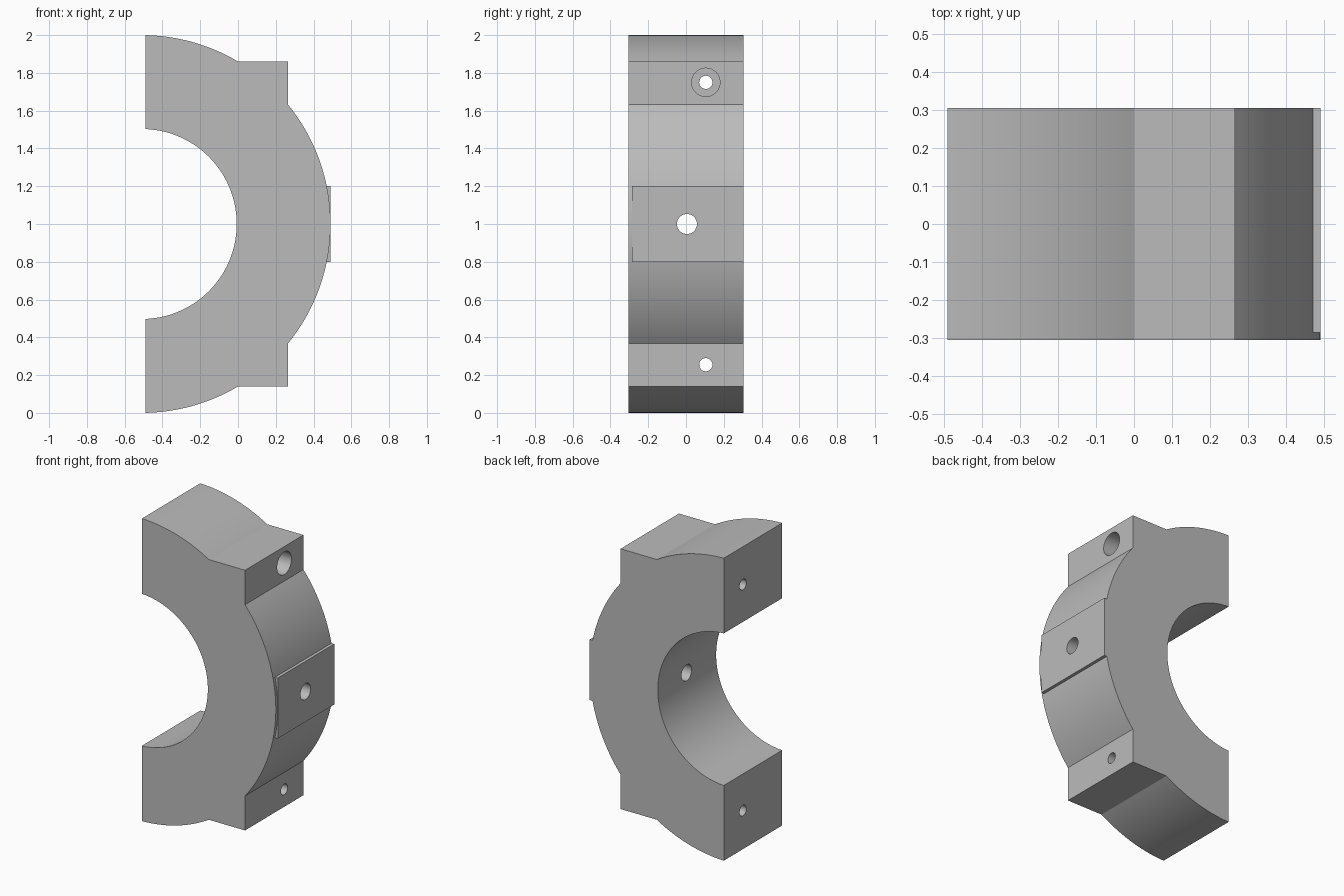
import bpy, bmesh, math
from mathutils import Matrix, Vector

if "Cube" in bpy.data.objects:
    bpy.data.objects.remove(bpy.data.objects["Cube"])

grey = bpy.data.materials.new("plain grey")
grey.use_nodes = True
grey.diffuse_color = (0.5, 0.5, 0.5, 1)
grey.node_tree.nodes["Principled BSDF"].inputs["Base Color"].default_value = (0.5, 0.5, 0.5, 1)

CX, OUTER, INNER = -0.51, 1.0, 0.503    # ring axis and radii
SPLIT, HALF = -0.49, 0.305              # clamp joint plane, half depth
EAR_X0, EAR_X1 = 0.0, 0.265             # bolt ear extent


def make_object(name, bm):
    bmesh.ops.recalc_face_normals(bm, faces=bm.faces)
    mesh = bpy.data.meshes.new(name)
    bm.to_mesh(mesh)
    bm.free()
    mesh.materials.append(grey)
    obj = bpy.data.objects.new(name, mesh)
    bpy.context.collection.objects.link(obj)
    return obj


def rod(name, start, end, radius, sides=48, turn=0.0):
    """Prism or cylinder between two points."""
    a, b = Vector(start), Vector(end)
    axis = b - a
    bm = bmesh.new()
    bmesh.ops.create_cone(bm, cap_ends=True, segments=sides, radius1=radius,
                          radius2=radius, depth=axis.length)
    rot = axis.to_track_quat('Z', 'Y').to_matrix().to_4x4()
    bm.transform(Matrix.Translation((a + b) / 2) @ rot @ Matrix.Rotation(turn, 4, 'Z'))
    return make_object(name, bm)


def box(name, lo, hi):
    lo, hi = Vector(lo), Vector(hi)
    bm = bmesh.new()
    bmesh.ops.create_cube(bm, size=1)
    bm.transform(Matrix.Translation((lo + hi) / 2) @ Matrix.Diagonal((*(hi - lo), 1)))
    return make_object(name, bm)


def combine(target, tool, operation):
    mod = target.modifiers.new(tool.name, 'BOOLEAN')
    mod.operation, mod.solver, mod.object = operation, 'EXACT', tool
    bpy.ops.object.select_all(action='DESELECT')
    bpy.context.view_layer.objects.active = target
    target.select_set(True)
    bpy.ops.object.modifier_apply(modifier=mod.name)
    bpy.data.objects.remove(tool)


def arc(radius, a0, a1, steps):
    angles = [a0 + (a1 - a0) * i / steps for i in range(steps + 1)]
    return [(CX + radius * math.cos(t), 1 + radius * math.sin(t)) for t in angles]


def angle_at(x, radius):
    return math.acos((x - CX) / radius)


# Half ring with a square bolt ear at each end
top, ear_in, ear_out = (angle_at(x, OUTER) for x in (SPLIT, EAR_X0, EAR_X1))
bore = angle_at(SPLIT, INNER)
shoulder = arc(OUTER, top, ear_in, 24)
ear_z = shoulder[-1][1]
profile = shoulder + [(EAR_X1, ear_z)] + arc(OUTER, ear_out, -ear_out, 64)
profile += [(EAR_X1, 2 - ear_z)] + arc(OUTER, -ear_in, -top, 24) + arc(INNER, -bore, bore, 96)
bm = bmesh.new()
face = bm.faces.new([bm.verts.new((x, -HALF, z)) for x, z in profile])
grown = bmesh.ops.extrude_face_region(bm, geom=[face])
bmesh.ops.translate(bm, vec=(0, 2 * HALF, 0),
                    verts=[v for v in grown["geom"] if isinstance(v, bmesh.types.BMVert)])
clamp = make_object("clamp_half", bm)

# Flat mounting pad on the outer side, stopping short of the front
combine(clamp, box("pad", (0.3, -0.285, 0.8), (0.4905, HALF, 1.2)), 'UNION')

# Blind holes in the front face
for x, z in ((-0.34, 1.777), (-0.09, 1.58), (0.24, 1.003), (-0.09, 0.427), (-0.34, 0.225)):
    combine(clamp, rod("front_hole", (x, -0.4, z), (x, 0.062, z), 0.053), 'DIFFERENCE')

# Clamp bolts: round head recess above, hexagonal nut recess below
BOLT_Y, SEAT = 0.105, -0.40
for z, radius, sides in ((1.75, 0.075, 48), (0.255, 0.07, 6)):
    combine(clamp, rod("bolt_hole", (-0.6, BOLT_Y, z), (0.4, BOLT_Y, z), 0.035), 'DIFFERENCE')
    turn = math.pi / 6 if sides == 6 else 0
    tool = rod("bolt_recess", (SEAT, BOLT_Y, z), (0.4, BOLT_Y, z), radius, sides, turn)
    # Keep the flats of the nut recess level
    if sides == 6:
        spread = max(v.co.z for v in tool.data.vertices) - z
        if spread > radius * 0.95:
            bpy.data.objects.remove(tool)
            tool = rod("bolt_recess", (SEAT, BOLT_Y, z), (0.4, BOLT_Y, z), radius, sides)
    combine(clamp, tool, 'DIFFERENCE')

# Radial screw hole through the pad, with a nut pocket in the bore
combine(clamp, rod("pad_hole", (-0.2, 0.005, 1), (0.6, 0.005, 1), 0.053), 'DIFFERENCE')
pocket = rod("nut_pocket", (-0.2, 0.005, 1), (0.1, 0.005, 1), 0.1, 6)
if max(v.co.z for v in pocket.data.vertices) > 1.095:
    bpy.data.objects.remove(pocket)
    pocket = rod("nut_pocket", (-0.2, 0.005, 1), (0.1, 0.005, 1), 0.1, 6, math.pi / 6)
combine(clamp, pocket, 'DIFFERENCE')

bpy.ops.object.select_all(action='DESELECT')
clamp.select_set(True)
bpy.context.view_layer.objects.active = clamp
bpy.ops.object.shade_smooth_by_angle(angle=math.radians(25))
